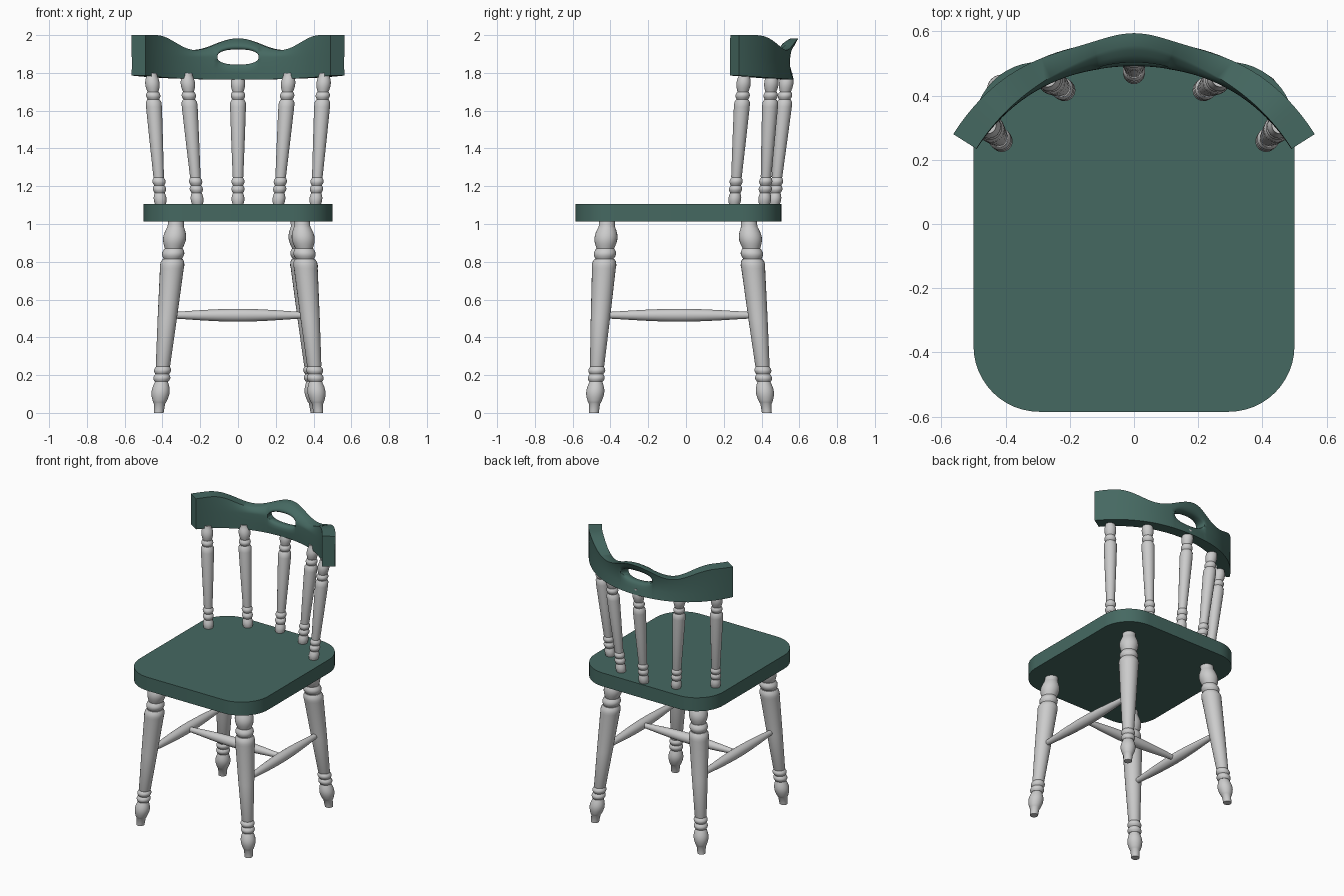
import bpy, bmesh, math
from mathutils import Vector

if "Cube" in bpy.data.objects:
    bpy.data.objects.remove(bpy.data.objects["Cube"])

green = bpy.data.materials.new("green_paint")
green.diffuse_color = (0.06, 0.14, 0.12, 1)
green.use_nodes = True
green.node_tree.nodes["Principled BSDF"].inputs["Base Color"].default_value = green.diffuse_color


def finish(bm, name, mat=None, angle=40):
    bmesh.ops.remove_doubles(bm, verts=bm.verts, dist=1e-5)
    bmesh.ops.recalc_face_normals(bm, faces=bm.faces)
    me = bpy.data.meshes.new(name)
    bm.to_mesh(me)
    bm.free()
    ob = bpy.data.objects.new(name, me)
    bpy.context.collection.objects.link(ob)
    if mat:
        me.materials.append(mat)
    bpy.ops.object.select_all(action='DESELECT')
    ob.select_set(True)
    bpy.context.view_layer.objects.active = ob
    bpy.ops.object.shade_smooth_by_angle(angle=math.radians(angle))
    return ob


def bead(a, b, r, bulge, n=8):
    """Rounded swelling between axis positions a and b."""
    return [(a + (b - a) * i / n, r + bulge * math.sin(math.pi * i / n)) for i in range(n + 1)]


def turned(name, profile, p0, p1, u, v, seg=24):
    """Turned part: profile of (t, radius) along p0-p1, rings in the u,v plane."""
    p0, p1, u, v = map(Vector, (p0, p1, u, v))
    bm = bmesh.new()
    rings = []
    for t, r in profile:
        c = p0.lerp(p1, t)
        rings.append([bm.verts.new(c + r * (math.cos(k * math.tau / seg) * u + math.sin(k * math.tau / seg) * v))
                      for k in range(seg)])
    for a, b in zip(rings, rings[1:]):
        for k in range(seg):
            j = (k + 1) % seg
            bm.faces.new((a[k], a[j], b[j], b[k]))
    bm.faces.new(rings[0])
    bm.faces.new(rings[-1])
    return finish(bm, name)


X, Y, Z = (1, 0, 0), (0, 1, 0), (0, 0, 1)

# Seat: rounded rectangle slab
bm = bmesh.new()
rad, hw, y0, y1 = 0.205, 0.5, -0.585, 0.505
outline = []
for cx, cy, start in ((hw - rad, y1 - rad, 0), (rad - hw, y1 - rad, 90),
                      (rad - hw, y0 + rad, 180), (hw - rad, y0 + rad, 270)):
    for i in range(13):
        a = math.radians(start + 90 * i / 12)
        outline.append(bm.verts.new((cx + rad * math.cos(a), cy + rad * math.sin(a), 1.012)))
face = bm.faces.new(outline)
ext = bmesh.ops.extrude_face_region(bm, geom=[face], use_keep_orig=True)
bmesh.ops.translate(bm, vec=(0, 0, 0.095), verts=[e for e in ext['geom'] if isinstance(e, bmesh.types.BMVert)])
finish(bm, "seat", green)

# Legs: foot, bulb, rings, long taper, rings, upper bulb
leg_z = ([(0, .026), (.05, .03)] + bead(.055, .165, .034, .014) + bead(.165, .205, .036, .009)
         + bead(.205, .245, .036, .009) + [(.25, .038), (.5, .051), (.765, .063), (.78, .065), (.80, .062), (.815, .053)]
         + bead(.815, .87, .048, .011) + bead(.87, .98, .046, .015) + [(.985, .043), (1.02, .042)])
leg_profile = [(z / 1.02, r) for z, r in leg_z]
legs = {"front_leg_left": ((-.42, -.488, 0), (-.327, -.417, 1.02)),
        "front_leg_right": ((.425, -.488, 0), (.337, -.417, 1.02)),
        "back_leg_left": ((-.42, .428, 0), (-.327, .332, 1.02)),
        "back_leg_right": ((.41, .428, 0), (.32, .332, 1.02))}
for name, (a, b) in legs.items():
    turned(name, leg_profile, a, b, X, Y)

# Stretchers: H-shaped, thickest in the middle
st_profile = [(i / 16, .016 + .018 * math.sin(math.pi * i / 16) ** 1.3) for i in range(17)]
h = .517


def at_height(leg):
    a, b = map(Vector, legs[leg])
    return a.lerp(b, h / 1.02)


mids = []
for side in ("left", "right"):
    a, b = at_height("front_leg_" + side), at_height("back_leg_" + side)
    turned("side_stretcher_" + side, st_profile, a, b, X, Z)
    mids.append((a + b) / 2)
turned("cross_stretcher", st_profile, mids[0], mids[1], Y, Z)

# Back spindles
sp_z = (bead(1.10, 1.165, .027, .007) + bead(1.165, 1.205, .027, .008) + bead(1.205, 1.245, .027, .008)
        + [(1.25, .028), (1.45, .036), (1.62, .042), (1.645, .041), (1.66, .032)]
        + bead(1.66, 1.70, .03, .008) + bead(1.70, 1.785, .029, .009) + [(1.80, .028)])
sp_profile = [((z - 1.10) / .70, r) for z, r in sp_z]
spindles = [("middle", 0, .467, 0, .536)]
for s, side in ((-1, "left"), (1, "right")):
    spindles += [("inner_" + side, s * .214, .415, s * .27, .455),
                 ("outer_" + side, s * .41, .256, s * .457, .309)]
for n, xa, ya, xb, yb in spindles:
    turned("spindle_" + n, sp_profile, (xa, ya, 1.10), (xb, yb, 1.80), X, Y)

# Crest rail: curved band with wavy top and a hand hole
CY, RI, RO = -0.076, 0.58, 0.666
RM = (RI + RO) / 2
END, HOLE = math.radians(57.7), math.asin(.12 / RM)
side_cols = [HOLE + (END - HOLE) * i / 22 for i in range(1, 23)]
hole_cols = [-HOLE * math.cos(math.pi * i / 20) for i in range(21)]
cols = [-c for c in reversed(side_cols)] + hole_cols + side_cols


def top_z(x):
    x = abs(x)
    if x < .235:
        return 1.952 + .031 * math.cos(math.pi * x / .235)
    t = min(1, (x - .235) / .23)
    return 1.921 + .079 * (.5 - .5 * math.cos(math.pi * t))


LOW = ((0, 0), (.5, 0), (.75, .002), (.9, .008), (1, .018))
HIGH = ((0, .018), (.12, .008), (.3, .002), (.5, 0), (.7, 0), (.88, 0), (1, 0))
bm = bmesh.new()


def rail_pair(phi, z, inset, v_top):
    """Inner and outer vertex of the rail at one angle and height."""
    x = RM * math.sin(phi)
    w = math.exp(-(x / .26) ** 2)
    t = (z - 1.765) / .21
    lean = w * (-.02 - .075 * t + .095 * t * t)
    grip = w * .05 * max(0, v_top) ** 2.2
    out = []
    for r in (RI + .4 * lean + inset + grip, RO + lean - inset):
        out.append(bm.verts.new((r * math.sin(phi), CY + r * math.cos(phi), z)))
    return out


bands = ([], [])
for phi in cols:
    x = RM * math.sin(phi)
    k = min(1, abs(phi) / HOLE)
    g = math.sqrt(max(0, 1 - k ** 2.6))
    if k > .9999:
        g = 0
    bottom = 1.764 + .022 * (phi / END) ** 2
    lo, hi, top = 1.884 - .04 * g, 1.884 + .04 * g, top_z(x)
    bands[0].append([rail_pair(phi, bottom + (lo - bottom) * v, d * g, 0) for v, d in LOW])
    bands[1].append([rail_pair(phi, hi + (top - hi) * v, d * g, v) for v, d in HIGH])
first, last = len(side_cols), len(side_cols) + 20
for b, band in enumerate(bands):
    for c in range(len(cols) - 1):
        p, q = band[c], band[c + 1]
        for r in range(len(p) - 1):
            for f in (0, 1):
                bm.faces.new((p[r][f], q[r][f], q[r + 1][f], p[r + 1][f]))
        # outer rim, plus the hole wall where the bands part
        rims = [0 if b == 0 else -1]
        if first <= c < last:
            rims.append(-1 if b == 0 else 0)
        for r in rims:
            bm.faces.new((p[r][0], q[r][0], q[r][1], p[r][1]))
    for p in (band[0], band[-1]):
        for r in range(len(p) - 1):
            bm.faces.new((p[r][0], p[r][1], p[r + 1][1], p[r + 1][0]))
finish(bm, "crest_rail", green, 50)
